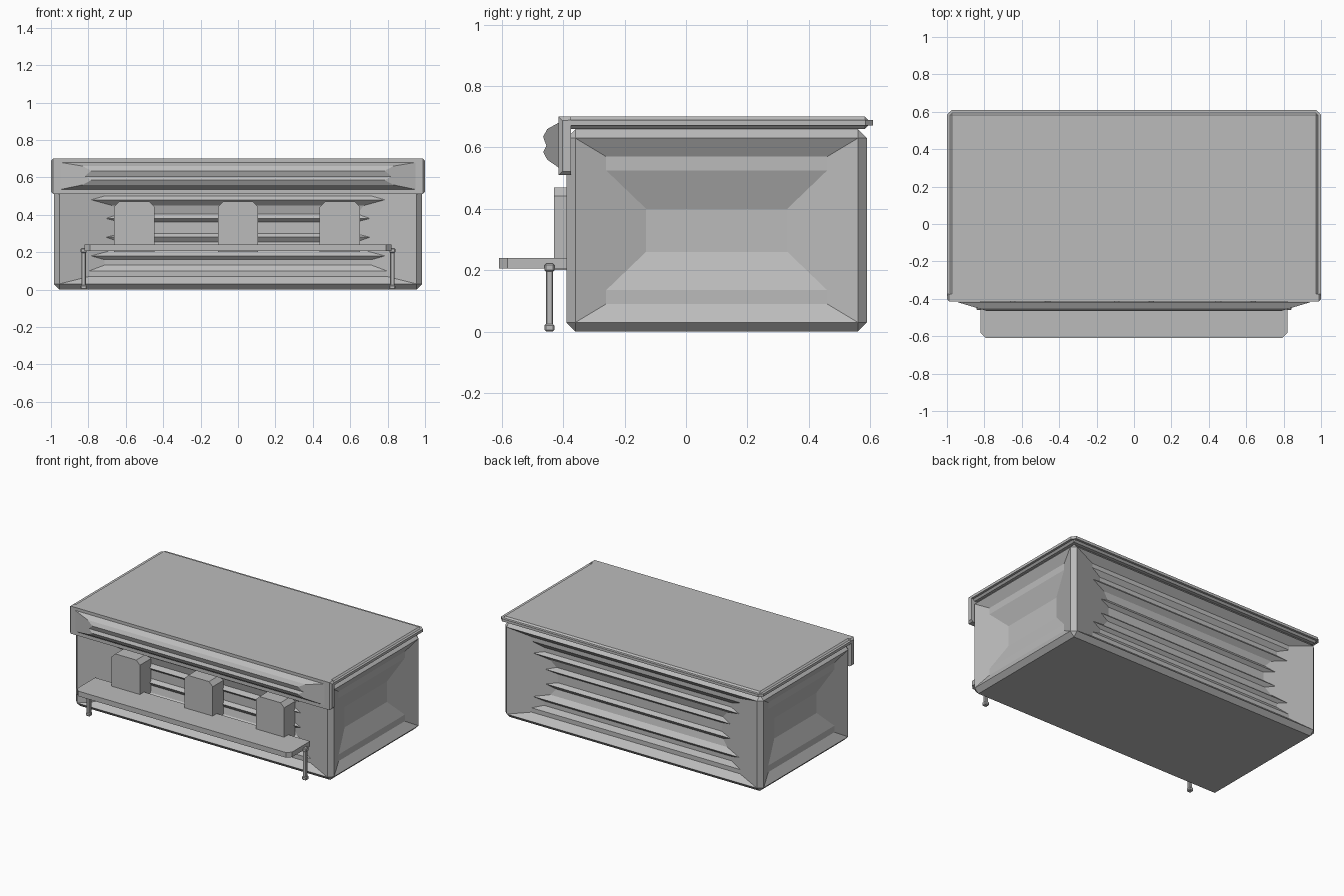
import bpy, bmesh, math
from mathutils import Matrix, Vector

if "Cube" in bpy.data.objects:
    bpy.data.objects.remove(bpy.data.objects["Cube"])

grey = bpy.data.materials.new("plain_grey")
grey.diffuse_color = (0.5, 0.5, 0.5, 1)
grey.use_nodes = True
grey.node_tree.nodes["Principled BSDF"].inputs["Base Color"].default_value = grey.diffuse_color


def finish(bm, name):
    mesh = bpy.data.meshes.new(name)
    bm.to_mesh(mesh)
    bm.free()
    mesh.materials.append(grey)
    obj = bpy.data.objects.new(name, mesh)
    bpy.context.collection.objects.link(obj)
    return obj


def box_mesh(lo, hi, bevel=0.0, pick=None):
    """Box from corner to corner; pick(direction, centre) chooses the chamfered edges."""
    lo, hi = Vector(lo), Vector(hi)
    bm = bmesh.new()
    bmesh.ops.create_cube(bm, size=1)
    for v in bm.verts:
        v.co = Vector([(lo[i] + hi[i]) / 2 + v.co[i] * (hi[i] - lo[i]) for i in range(3)])
    if bevel:
        edges = []
        for e in bm.edges:
            d = (e.verts[1].co - e.verts[0].co).normalized()
            c = (e.verts[0].co + e.verts[1].co) / 2
            if pick is None or pick(d, c):
                edges.append(e)
        bmesh.ops.bevel(bm, geom=edges, offset=bevel, segments=1, affect='EDGES')
    return bm


def box(name, lo, hi, bevel=0.0, pick=None):
    return finish(box_mesh(lo, hi, bevel, pick), name)


def add_panel(bm, half, rows, slope, matrix):
    """Stepped panel: each row is (height, inset); depth grows with the inset."""
    grid = []
    for z, inset in rows:
        pts = [(-half, 0), (-half + inset, inset * slope),
               (half - inset, inset * slope), (half, 0)]
        vs = [bm.verts.new(matrix @ Vector((x, d, z))) for x, d in pts]
        if inset == 0:
            bm.verts.remove(vs[1])
            bm.verts.remove(vs[2])
            vs = [vs[0], vs[0], vs[3], vs[3]]
        grid.append(vs)
    for a, b in zip(grid, grid[1:]):
        for i in range(3):
            loop = list(dict.fromkeys((a[i], a[i + 1], b[i + 1], b[i])))
            if len(loop) > 2:
                bm.faces.new(loop)


def mirror_rows(rows, middle):
    return rows + [(2 * middle - z, inset) for z, inset in reversed(rows)]


# Body: chamfered frame whose four walls are replaced by stepped panels
X, Y, H, C, MID = 0.985, 0.49, 0.66, 0.03, 0.10
body = box_mesh((-X, MID - Y, 0), (X, MID + Y, H), C)
body.normal_update()
walls = [f for f in body.faces
         if abs(f.normal.z) < 0.01 and max(abs(f.normal.x), abs(f.normal.y)) > 0.99]
bmesh.ops.delete(body, geom=walls, context='FACES')
long_rows = mirror_rows([(.03, 0), (.07, .16), (.10, .16), (.13, .24), (.16, .24), (.18, .17),
                         (.21, .28), (.255, .32), (.28, .25), (.30, .33)], 0.33)
short_rows = mirror_rows([(.03, 0), (.09, .10), (.135, .10), (.26, .23)], 0.33)
for turn in range(4):
    long_wall = turn % 2 == 0
    half, dist = (X, Y) if long_wall else (Y, X)
    m = (Matrix.Translation((0, MID, 0)) @ Matrix.Rotation(turn * math.pi / 2, 4, 'Z')
         @ Matrix.Translation((0, -dist, 0)))
    add_panel(body, half - C, long_rows if long_wall else short_rows,
              0.27 if long_wall else 0.35, m)
finish(body, "container_body")

# Roof slab with a thin projecting rim
box("roof_slab", (-0.985, -0.39, 0.66), (0.985, 0.595, 0.70), 0.012)
box("roof_rim", (-1.0, -0.385, 0.672), (1.0, 0.61, 0.69), 0.025,
    lambda d, c: abs(d.z) > 0.9 and c.y > 0)

# Front fascia with a bulging ribbed panel
box("fascia_board", (-1.0, -0.415, 0.51), (1.0, -0.375, 0.70), 0.012,
    lambda d, c: abs(d.x) < 0.5 and c.y < -0.38)
bulge = bmesh.new()
add_panel(bulge, 0.95, [(.535, 0), (.56, .12), (.585, .165), (.605, .13),
                        (.635, .165), (.66, .12), (.68, 0)], -0.3,
          Matrix.Translation((0, -0.416, 0)))
finish(bulge, "fascia_bulge")

# Upright boards behind the counter
for x in (-0.555, 0.0, 0.545):
    box("upright_board", (x - 0.108, -0.43, 0.20), (x + 0.108, -0.31, 0.47), 0.028,
        lambda d, c: abs(d.y) > 0.9 and c.z > 0.4)

# Counter shelf with clipped front corners
box("counter_shelf", (-0.82, -0.61, 0.205), (0.82, -0.385, 0.24), 0.028,
    lambda d, c: abs(d.z) > 0.9 and c.y < -0.5)

# Counter legs: slim post with a foot and a head
for side in (-1, 1):
    x, y = side * 0.825, -0.445
    box("leg_post", (x - .012, y - .012, 0.02), (x + .012, y + .012, 0.205), 0.004,
        lambda d, c: abs(d.z) > 0.9)
    for name, z0, z1 in (("leg_foot", 0.0, 0.025), ("leg_head", 0.195, 0.222)):
        box(name, (x - .016, y - .016, z0), (x + .016, y + .016, z1), 0.005)
